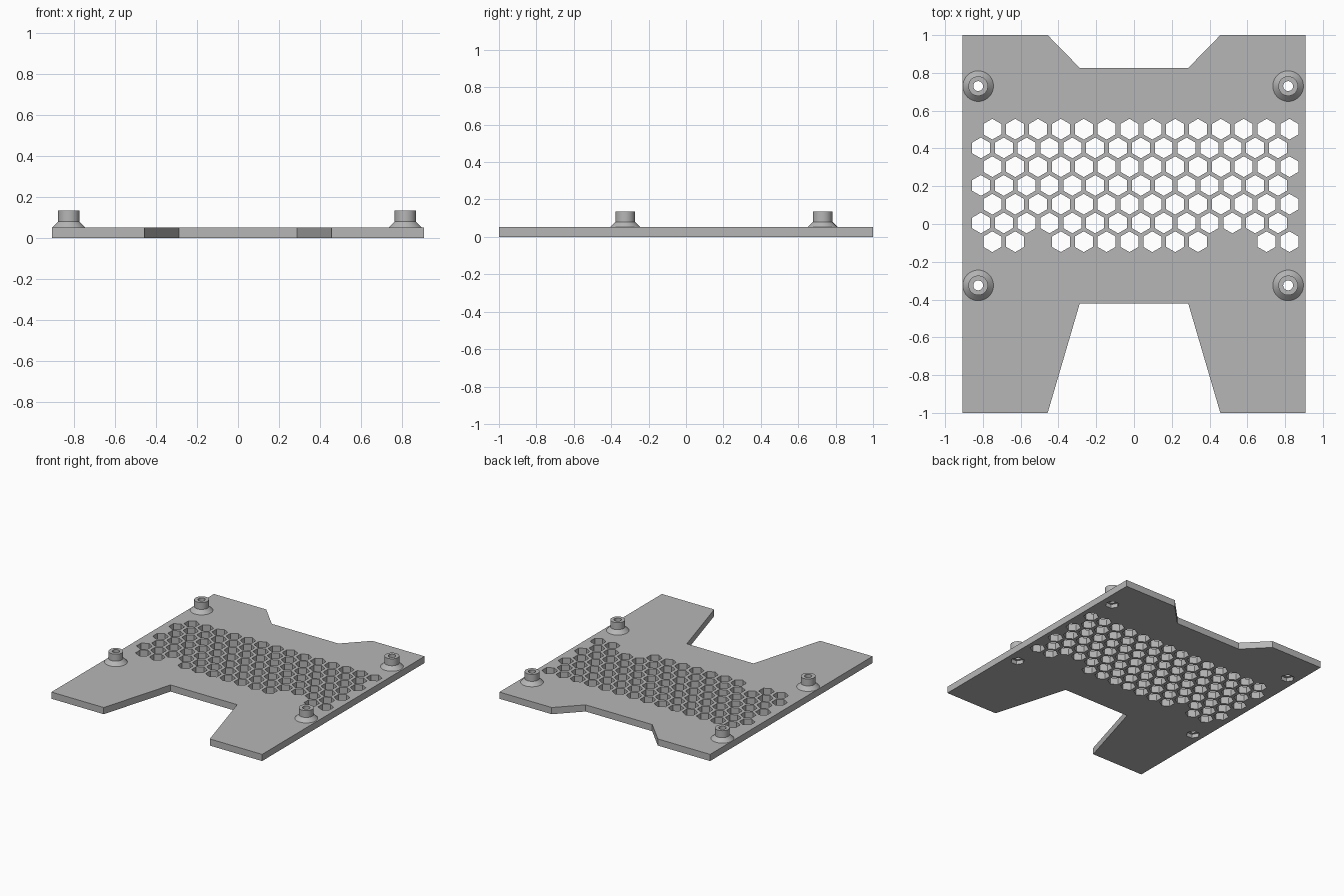
import bpy
import bmesh
from math import pi, sin, cos, radians
from mathutils import Vector

cube = bpy.data.objects.get("Cube")
if cube:
    bpy.data.objects.remove(cube, do_unlink=True)

grey = bpy.data.materials.new("plain grey")
grey.use_nodes = True
color = (0.47, 0.47, 0.47, 1)
grey.diffuse_color = color
grey.node_tree.nodes["Principled BSDF"].inputs["Base Color"].default_value = color

THICK = 0.052
BOSSES = [(x, y) for x in (-0.825, 0.816) for y in (-0.325, 0.73)]


def hexagon(cx, cy, radius, turn):
    return [(cx + radius * cos(turn + i * pi / 3), cy + radius * sin(turn + i * pi / 3))
            for i in range(6)]


def clean(mesh):
    bm = bmesh.new()
    bm.from_mesh(mesh)
    bmesh.ops.remove_doubles(bm, verts=bm.verts, dist=0.0001)
    bmesh.ops.recalc_face_normals(bm, faces=bm.faces)
    bm.to_mesh(mesh)
    bm.free()


# Plate outline with a shallow rear notch and a deep front notch
half = [(0.287, -0.42), (0.457, -1), (0.908, -1), (0.908, 1), (0.457, 1), (0.287, 0.826)]
loops = [half + [(-x, y) for x, y in reversed(half)]]

# Staggered ventilation holes; the front row has gaps
for row in range(7):
    for col in range(14):
        if row == 6 and col in (2, 10, 11):
            continue
        x = -0.75 + col * 0.121 - (row % 2) * 0.0605
        loops.append(hexagon(x, 0.502 - row * 0.0993, 0.055, pi / 6))

# Nut pockets under the standoffs
for x, y in BOSSES:
    loops.append(hexagon(x, y, 0.05, 0))

# Plate, filled around the holes and extruded
curve = bpy.data.curves.new("plate_outline", "CURVE")
curve.dimensions = "2D"
curve.fill_mode = "BOTH"
curve.extrude = THICK / 2
for loop in loops:
    spline = curve.splines.new("POLY")
    spline.points.add(len(loop) - 1)
    for point, (x, y) in zip(spline.points, loop):
        point.co = (x, y, 0, 1)
    spline.use_cyclic_u = True
outline = bpy.data.objects.new("plate_outline", curve)
bpy.context.collection.objects.link(outline)
graph = bpy.context.evaluated_depsgraph_get()
mesh = bpy.data.meshes.new_from_object(outline.evaluated_get(graph))
bpy.data.objects.remove(outline, do_unlink=True)
mesh.name = "plate"
clean(mesh)
mesh.materials.clear()
mesh.materials.append(grey)
mesh.shade_flat()
plate = bpy.data.objects.new("plate", mesh)
plate.location.z = THICK / 2
bpy.context.collection.objects.link(plate)

# Standoff: hollow post on a flared foot, its base roofing the nut pocket
profile = [(0.026, 0.03), (0.06, 0.03), (0.06, 0.05), (0.083, 0.05),
           (0.052, 0.081), (0.052, 0.135), (0.026, 0.135)]
bm = bmesh.new()
verts = [bm.verts.new((r, 0, z)) for r, z in profile]
edges = [bm.edges.new((a, b)) for a, b in zip(verts, verts[1:] + verts[:1])]
bmesh.ops.spin(bm, geom=verts + edges, cent=(0, 0, 0), axis=(0, 0, 1),
               angle=2 * pi, steps=48)
post = bpy.data.meshes.new("standoff")
bm.to_mesh(post)
bm.free()
clean(post)
post.materials.append(grey)

names = ["front_right", "back_right", "front_left", "back_left"]
for name, (x, y) in zip(names, BOSSES):
    standoff = bpy.data.objects.new(name + "_standoff", post.copy())
    standoff.location = Vector((x, y, 0))
    bpy.context.collection.objects.link(standoff)
    bpy.ops.object.select_all(action="DESELECT")
    standoff.select_set(True)
    bpy.context.view_layer.objects.active = standoff
    bpy.ops.object.shade_smooth_by_angle(angle=radians(25))
